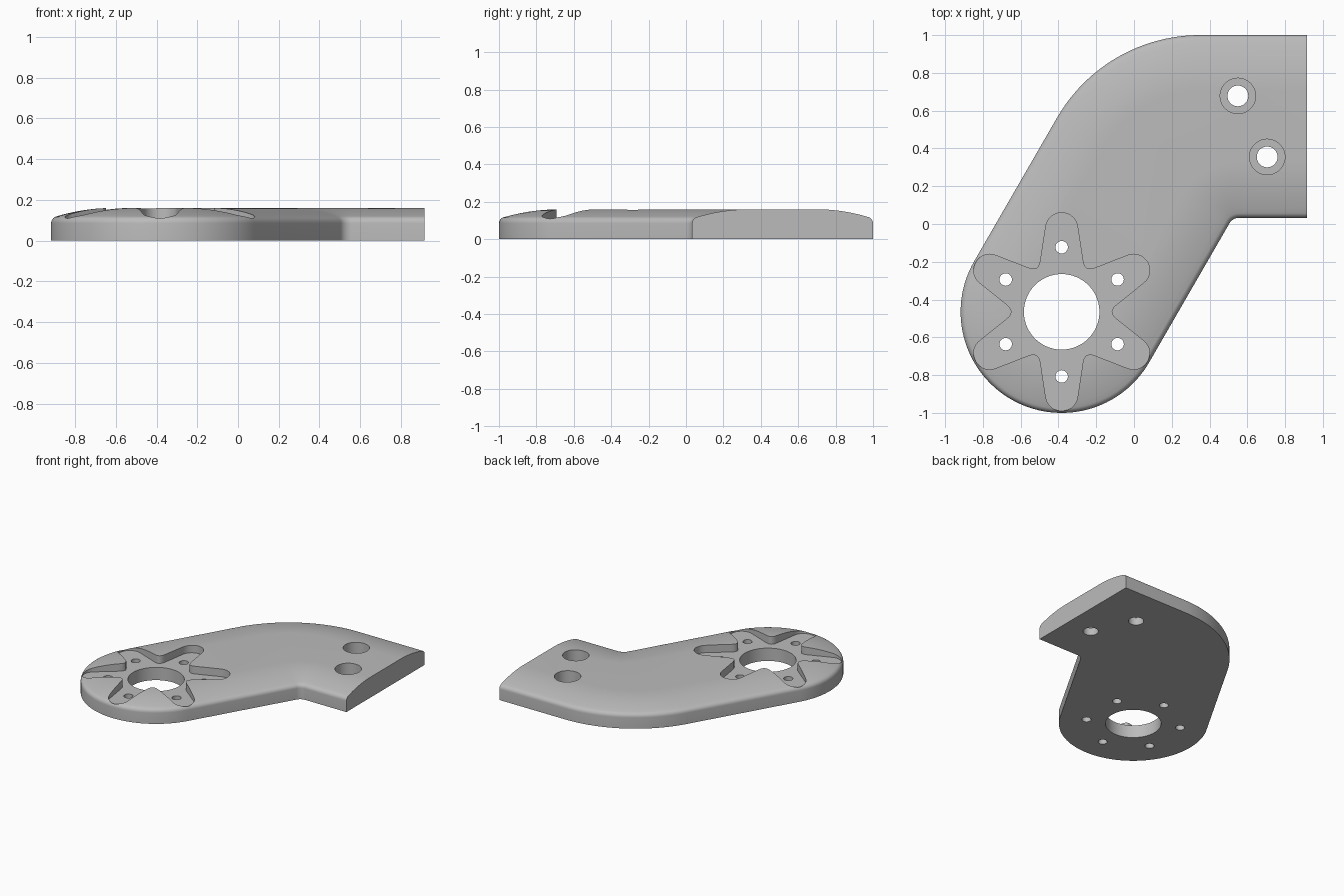
import bpy, bmesh
from math import sin, cos, radians, pi
from mathutils import Vector, Matrix

cube = bpy.data.objects.get("Cube")
if cube:
    bpy.data.objects.remove(cube, do_unlink=True)

HUB = Vector((-0.383, -0.465))   # centre of the round end
HUB_R = 0.535
END_X, LOW_Y, HIGH_Y = 0.915, 0.033, 1.0
TOP, EDGE, ROUND, CROWN = 0.16, 0.085, 0.035, 0.3
FILLET = 0.06
S, C = sin(radians(60)), cos(radians(60))   # the leg runs at 60 degrees

# Outer bend and inner corner, both tangent to the leg
BEND_R = (HUB_R + (0.35 - HUB.x) * S - (HIGH_Y - HUB.y) * C) / (1 - C)
BEND = Vector((0.35, HIGH_Y - BEND_R))
corner_y = LOW_Y - FILLET
CORNER = Vector((HUB.x + (HUB_R + FILLET + (corner_y - HUB.y) * C) / S, corner_y))


def arc(centre, r, start, end, n):
    angles = [radians(start + (end - start) * i / n) for i in range(n + 1)]
    return [(centre[0] + r * cos(a), centre[1] + r * sin(a)) for a in angles]


def outline(d):
    """Plate outline moved inward by d, except at the straight end."""
    return ([(END_X, LOW_Y + d), (END_X, HIGH_Y - d)]
            + arc(BEND, BEND_R - d, 90, 150, 24)
            + arc(HUB, HUB_R - d, 150, 330, 64)
            + arc(CORNER, FILLET + d, 150, 90, 10))


def loft(name, rings):
    """Closed solid through rings of (points, z)."""
    bm = bmesh.new()
    loops = [[bm.verts.new((x, y, z)) for x, y in pts] for pts, z in rings]
    n = len(loops[0])
    for low, high in zip(loops, loops[1:]):
        for i in range(n):
            j = (i + 1) % n
            bm.faces.new((low[i], low[j], high[j], high[i]))
    bm.faces.new(loops[0][::-1])
    bm.faces.new(loops[-1])
    bmesh.ops.recalc_face_normals(bm, faces=bm.faces)
    mesh = bpy.data.meshes.new(name)
    bm.to_mesh(mesh)
    bm.free()
    obj = bpy.data.objects.new(name, mesh)
    bpy.context.collection.objects.link(obj)
    return obj


def cut(target, pts, floor):
    """Cut an upright prism from the target, from floor upward."""
    cutter = loft("cutter", [(pts, floor), (pts, 0.4)])
    cutter.hide_render = True
    mod = target.modifiers.new("cut", "BOOLEAN")
    mod.operation = "DIFFERENCE"
    mod.solver = "EXACT"
    mod.object = cutter
    bpy.context.view_layer.objects.active = target
    bpy.ops.object.modifier_apply(modifier=mod.name)
    bpy.data.objects.remove(cutter, do_unlink=True)


# Plate: upright wall, small rounded edge, gently crowned top
profile = [(0, 0)]
for i in range(7):
    a = radians(73) * i / 6
    profile.append((ROUND * (1 - cos(a)), EDGE + ROUND * sin(a)))
d0, z0 = profile[-1]
for i in range(1, 11):
    t = i / 10
    profile.append((d0 + (CROWN - d0) * t, TOP - (TOP - z0) * (1 - t) ** 2))
plate = loft("bent_mounting_plate", [(outline(d), z) for d, z in profile])

# Six-armed star recess
side = [(0.27, 0.112), (0.252, 0.116), (0.238, 0.124)]
arm = ([(u, -v) for u, v in side[::-1]] + arc((0.44, 0), 0.085, -82, 82, 14)
       + side + [(0.2295, 0.1325)])
star = []
for k in range(6):
    turn = Matrix.Rotation(radians(30 + 60 * k), 2)
    star += [tuple(HUB + turn @ Vector(p)) for p in arm]
cut(plate, star, 0.1)

# Centre bore and ring of small holes
cut(plate, arc(HUB, 0.2, 0, 354, 59), -0.1)
for k in range(6):
    a = radians(30 + 60 * k)
    spot = HUB + Vector((cos(a), sin(a))) * 0.342
    cut(plate, arc(spot, 0.033, 0, 345, 23), -0.1)

# Two counterbored holes near the straight end
for spot in ((0.55, 0.678), (0.705, 0.355)):
    cut(plate, arc(spot, 0.094, 0, 352.5, 47), 0.06)
    cut(plate, arc(spot, 0.055, 0, 350, 35), -0.1)

# Material and shading
grey = bpy.data.materials.new("plain grey")
grey.use_nodes = True
colour = (0.5, 0.5, 0.5, 1)
grey.diffuse_color = colour
grey.node_tree.nodes["Principled BSDF"].inputs["Base Color"].default_value = colour
plate.data.materials.clear()
plate.data.materials.append(grey)
for poly in plate.data.polygons:
    poly.material_index = 0
bpy.ops.object.select_all(action="DESELECT")
plate.select_set(True)
bpy.context.view_layer.objects.active = plate
bpy.ops.object.shade_smooth_by_angle(angle=radians(30))
